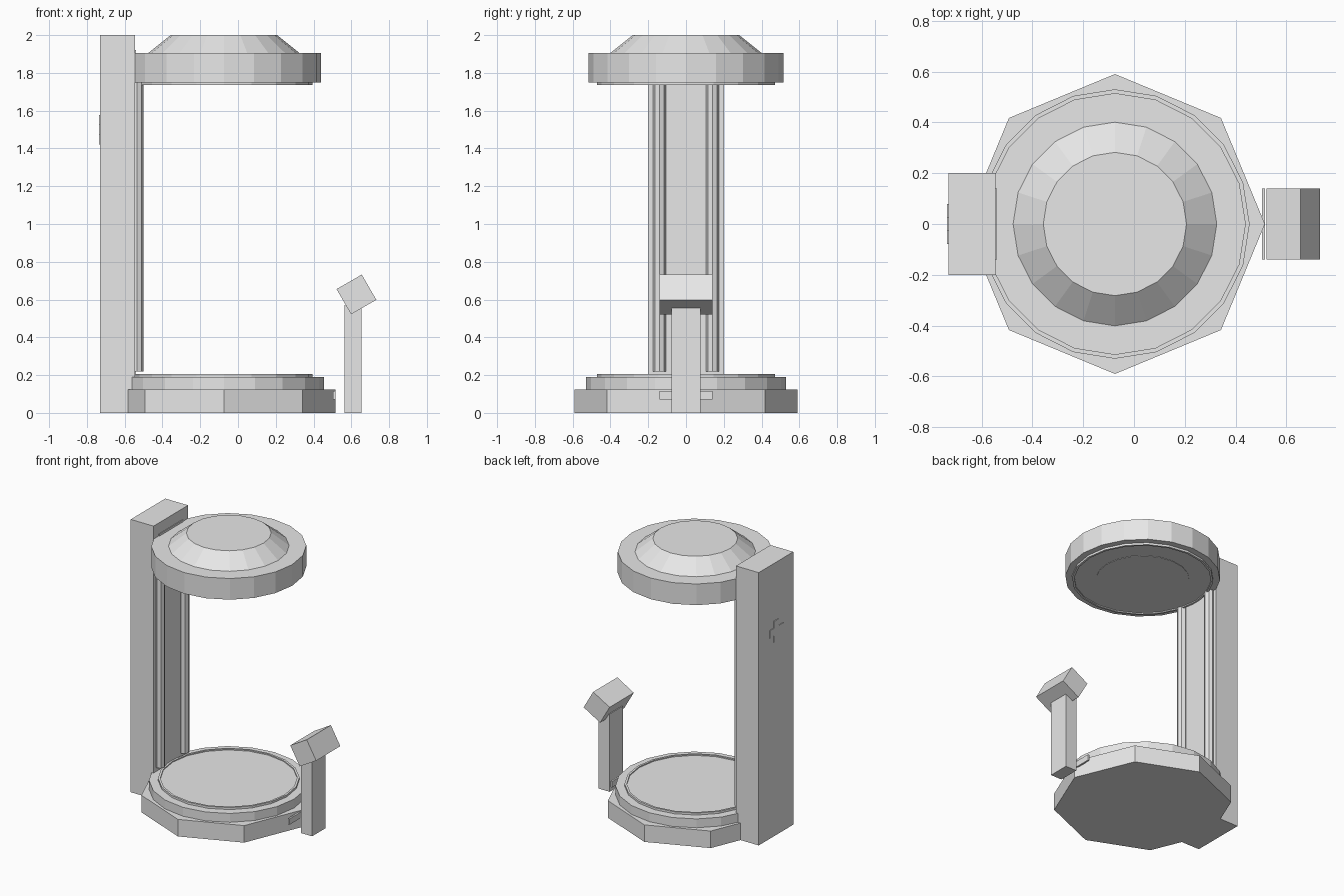
import bpy
import bmesh
from math import cos, sin, pi, radians
from mathutils import Matrix, Vector

cube = bpy.data.objects.get("Cube")
if cube:
    bpy.data.objects.remove(cube, do_unlink=True)

GREY = (0.8, 0.8, 0.8, 1)
grey = bpy.data.materials.new("light grey")
grey.use_nodes = True
grey.diffuse_color = GREY
grey.node_tree.nodes["Principled BSDF"].inputs["Base Color"].default_value = GREY

AXIS_X = -0.075  # centre line of the round parts


def finish(name, bm):
    bmesh.ops.recalc_face_normals(bm, faces=bm.faces)
    mesh = bpy.data.meshes.new(name)
    bm.to_mesh(mesh)
    bm.free()
    mesh.materials.append(grey)
    obj = bpy.data.objects.new(name, mesh)
    bpy.context.collection.objects.link(obj)
    return obj


def box(name, low, high, tilt=0):
    """Box between two corners, optionally turned about its own y axis."""
    low, high = Vector(low), Vector(high)
    bm = bmesh.new()
    matrix = (Matrix.Translation((low + high) / 2)
              @ Matrix.Rotation(tilt, 4, "Y")
              @ Matrix.Diagonal((high - low).to_4d()))
    bmesh.ops.create_cube(bm, size=1, matrix=matrix)
    return finish(name, bm)


def lathe(name, profile, sides=20, x=AXIS_X, y=0, turn=0):
    """Faceted solid of revolution from (radius, height) pairs, capped."""
    bm = bmesh.new()
    angles = [turn + 2 * pi * i / sides for i in range(sides)]
    rings = [[bm.verts.new((x + r * cos(a), y + r * sin(a), z)) for a in angles]
             for r, z in profile]
    for a, b in zip(rings, rings[1:]):
        for i in range(sides):
            j = (i + 1) % sides
            bm.faces.new((a[i], a[j], b[j], b[i]))
    bm.faces.new(rings[0])
    bm.faces.new(rings[-1])
    return finish(name, bm)


# Base: octagonal foot, round step and rimmed platform
lathe("base_foot", [(0.59, 0), (0.59, 0.125)], sides=8)
lathe("base_step", [(0.53, 0.12), (0.53, 0.19)])
lathe("platform", [(0.47, 0.18), (0.47, 0.205), (0.455, 0.205), (0.455, 0.197)])

# Canopy: disc with a rimmed underside, lamp plate and sloped cap
lathe("canopy_disc", [(0.515, 1.75), (0.515, 1.905)])
lathe("canopy_rim", [(0.455, 1.743), (0.455, 1.735), (0.47, 1.735), (0.47, 1.76)])
lathe("lamp_plate", [(0.31, 1.74), (0.31, 1.748)])
lathe("canopy_cap", [(0.407, 1.9), (0.282, 2.0)])

# Column with inner panel and two octagonal rails
box("column", (-0.73, -0.2, 0), (-0.545, 0.2, 2.0))
box("column_panel", (-0.55, -0.14, 0.2), (-0.54, 0.14, 1.92))
for side, y in (("left", 0.14), ("right", -0.14)):
    lathe(side + "_rail", [(0.035, 0.22), (0.035, 1.76)], sides=8, x=-0.535, y=y)

# Raised cross on the back of the column
outline = [(0.078, 0.028), (0.028, 0.028), (0.028, 0.078)]
bm = bmesh.new()
verts = []
for q in range(4):
    c, s = cos(q * pi / 2), sin(q * pi / 2)
    verts += [bm.verts.new((-0.735, c * u - s * v, 1.5 + s * u + c * v))
              for u, v in outline]
face = bm.faces.new(verts)
solid = bmesh.ops.extrude_face_region(bm, geom=[face])
bmesh.ops.translate(bm, vec=(0.008, 0, 0),
                    verts=[g for g in solid["geom"] if isinstance(g, bmesh.types.BMVert)])
finish("back_cross", bm)

# Control stand: post, tilted head and connecting plate
box("stand_post", (0.565, -0.077, 0), (0.655, 0.077, 0.57))
box("stand_head", (0.55, -0.14, 0.55), (0.704, 0.14, 0.704), tilt=radians(-30))
box("base_plate", (0.503, -0.14, 0.072), (0.516, 0.14, 0.115))
